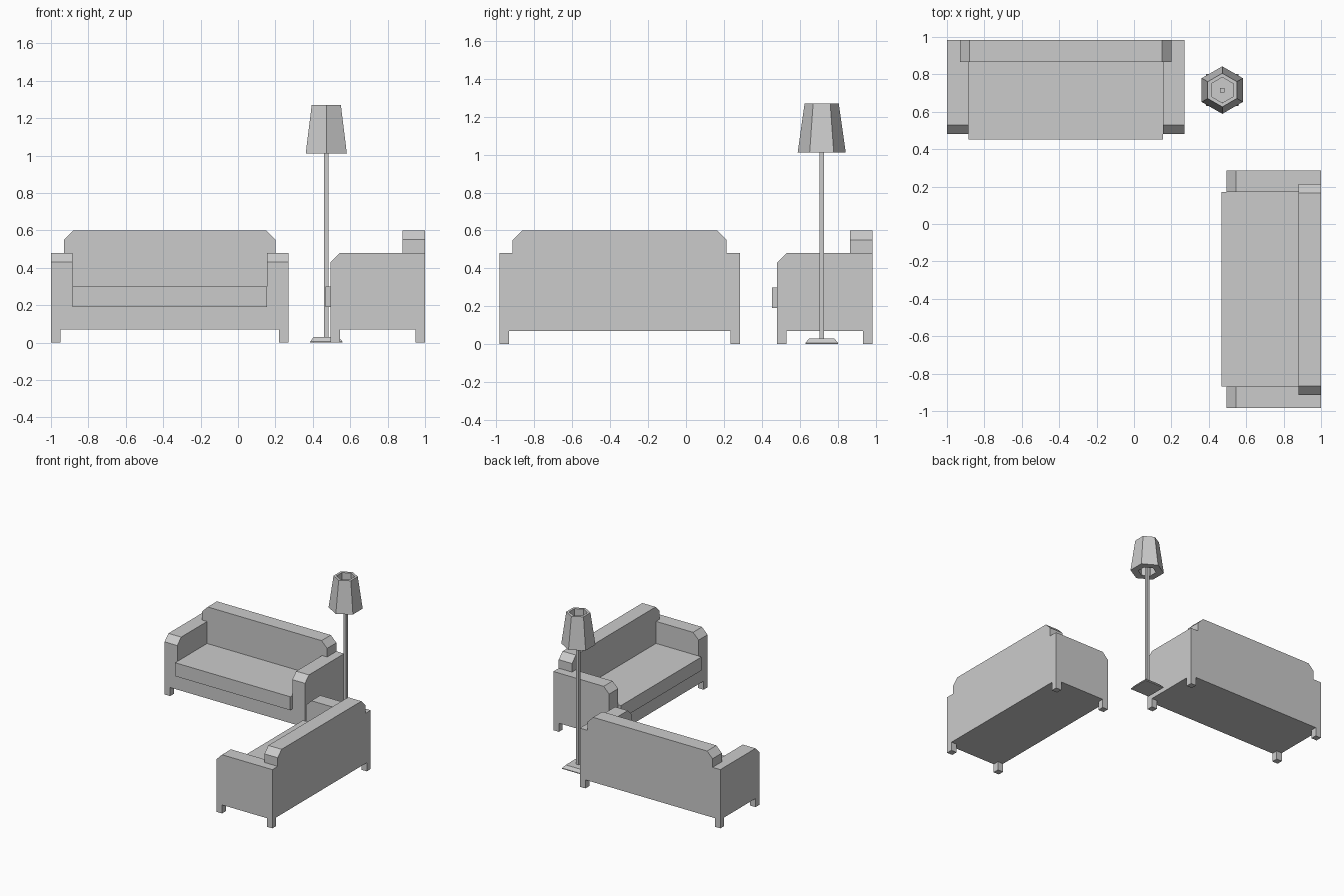
import bpy, bmesh
from math import pi, cos, sin
from mathutils import Matrix, Vector

if "Cube" in bpy.data.objects:
    bpy.data.objects.remove(bpy.data.objects["Cube"])


def finish(name, bm, matrix):
    bmesh.ops.recalc_face_normals(bm, faces=bm.faces)
    me = bpy.data.meshes.new(name)
    bm.to_mesh(me)
    bm.free()
    ob = bpy.data.objects.new(name, me)
    ob.matrix_world = matrix
    bpy.context.collection.objects.link(ob)
    return ob


def extrude(name, points, offset, matrix):
    """Flat outline pushed along an offset vector."""
    bm = bmesh.new()
    face = bm.faces.new([bm.verts.new(p) for p in points])
    res = bmesh.ops.extrude_face_region(bm, geom=[face], use_keep_orig=True)
    verts = [v for v in res["geom"] if isinstance(v, bmesh.types.BMVert)]
    bmesh.ops.translate(bm, verts=verts, vec=Vector(offset))
    return finish(name, bm, matrix)


def box(name, x0, x1, y0, y1, z0, z1, matrix):
    pts = [(x0, y0, z0), (x1, y0, z0), (x1, y1, z0), (x0, y1, z0)]
    return extrude(name, pts, (0, 0, z1 - z0), matrix)


def loft(name, rings, sides, turn, matrix, closed=False):
    """Stack of (radius, z) rings; closed joins last ring to first, otherwise ends are capped."""
    bm = bmesh.new()
    loops = [[bm.verts.new((r * cos(turn + 2 * pi * i / sides),
                            r * sin(turn + 2 * pi * i / sides), z))
              for i in range(sides)] for r, z in rings]
    pairs = list(zip(loops, loops[1:]))
    if closed:
        pairs.append((loops[-1], loops[0]))
    else:
        bm.faces.new(loops[0])
        bm.faces.new(loops[-1])
    for a, b in pairs:
        for i in range(sides):
            j = (i + 1) % sides
            bm.faces.new((a[i], a[j], b[j], b[i]))
    return finish(name, bm, matrix)


def sofa(tag, matrix):
    w, inner, d = 0.635, 0.52, 0.2525      # half width, inner arm face, half depth
    back_y, leg, floor = 0.1325, 0.05, 0.07
    # seat frame and cushion
    box(tag + "_seat_frame", -inner, inner, -d, back_y, floor, 0.19, matrix)
    box(tag + "_cushion", -inner, inner, -d - 0.027, back_y, 0.19, 0.30, matrix)
    # backrest with cut upper corners, stepping out over the arms
    half = [(inner, floor), (inner, 0.48), (0.565, 0.48), (0.565, 0.55), (0.515, 0.60)]
    outline = half + [(-x, z) for x, z in reversed(half)]
    extrude(tag + "_backrest", [(x, back_y, z) for x, z in outline],
            (0, d - back_y, 0), matrix)
    # arms with chamfered front, and corner legs
    side = [(-d, floor), (d, floor), (d, 0.48), (-d + 0.05, 0.48), (-d, 0.43)]
    for s, sn in ((-1, "left"), (1, "right")):
        extrude(f"{tag}_{sn}_arm", [(s * inner, y, z) for y, z in side],
                (s * (w - inner), 0, 0), matrix)
        x0, x1 = sorted((s * w, s * (w - leg)))
        for t, tn in ((-1, "front"), (1, "back")):
            y0, y1 = sorted((t * d, t * (d - leg)))
            box(f"{tag}_{tn}_{sn}_leg", x0, x1, y0, y1, 0, floor, matrix)


# two sofas at a right angle
sofa("rear_sofa", Matrix.Translation((-0.365, 0.7325, 0)))
sofa("side_sofa", Matrix.Translation((0.7475, -0.35, 0)) @ Matrix.Rotation(-pi / 2, 4, "Z"))

# floor lamp
lamp = Matrix.Translation((0.472, 0.716, 0))
r2 = 2 ** 0.5
loft("lamp_base", [(0.086 * r2, 0), (0.086 * r2, 0.006), (0.067 * r2, 0.03)], 4, pi / 4, lamp)
loft("lamp_pole", [(0.012 * r2, 0.03), (0.012 * r2, 1.14)], 4, pi / 4, lamp)
loft("lamp_shade", [(0.127, 1.01), (0.09, 1.27), (0.068, 1.27), (0.068, 1.01)],
     6, pi / 2, lamp, closed=True)
